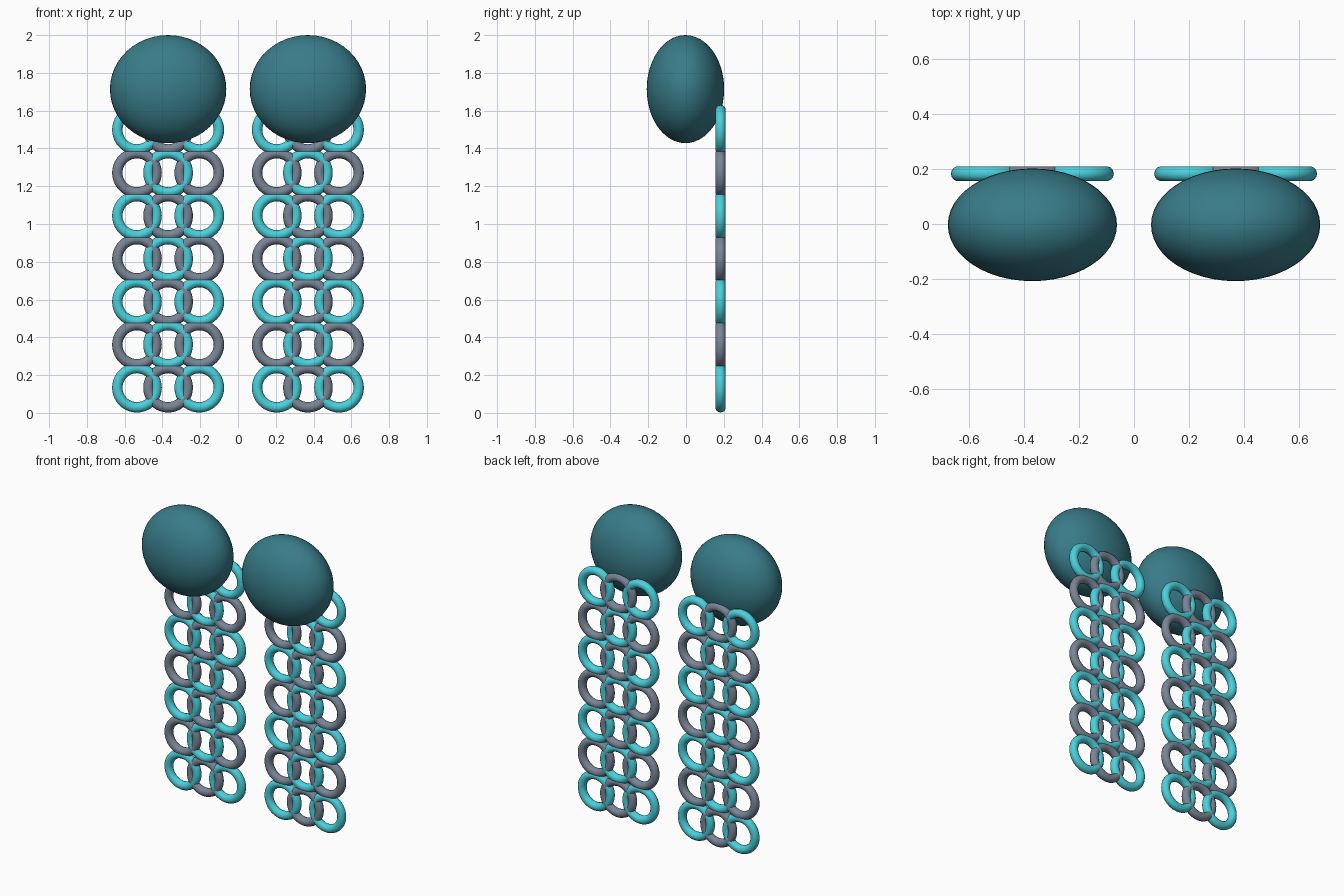
import bpy
from math import pi

if "Cube" in bpy.data.objects:
    bpy.data.objects.remove(bpy.data.objects["Cube"])


def material(name, rgb):
    m = bpy.data.materials.new(name)
    m.diffuse_color = (*rgb, 1)
    m.use_nodes = True
    m.node_tree.nodes["Principled BSDF"].inputs["Base Color"].default_value = m.diffuse_color
    return m


deep_teal = material("deep_teal", (0.04, 0.20, 0.25))
cyan = material("cyan", (0.07, 0.63, 0.72))
slate = material("slate", (0.19, 0.235, 0.305))


def finish(name, mat):
    ob = bpy.context.object
    ob.name = name
    ob.data.materials.append(mat)
    bpy.ops.object.shade_smooth()
    return ob


ROWS, PITCH = 7, 0.2275
COLUMN_GAP = 0.165
MAJOR, MINOR = 0.104, 0.0275

for side, cx in (("left", -0.37), ("right", 0.37)):
    # large oval stud
    bpy.ops.mesh.primitive_uv_sphere_add(segments=48, ring_count=24,
                                         location=(cx, -0.003, 1.714))
    stud = finish(side + "_stud", deep_teal)
    stud.scale = (0.308, 0.205, 0.286)

    # hanging sheet of rings in alternating colours
    for row in range(ROWS):
        for col in (-1, 0, 1):
            bpy.ops.mesh.primitive_torus_add(
                major_radius=MAJOR, minor_radius=MINOR,
                major_segments=40, minor_segments=14,
                location=(cx + col * COLUMN_GAP, 0.183, 0.1335 + row * PITCH),
                rotation=(pi / 2, 0, 0))
            finish(f"{side}_ring_{row}_{col + 1}",
                   slate if (row + col) % 2 else cyan)

# cyan corners: outer columns of even rows
for ob in bpy.data.objects:
    if "_ring_" in ob.name:
        row, col = map(int, ob.name.split("_")[-2:])
        ob.data.materials[0] = cyan if (row + col) % 2 == 0 else slate
